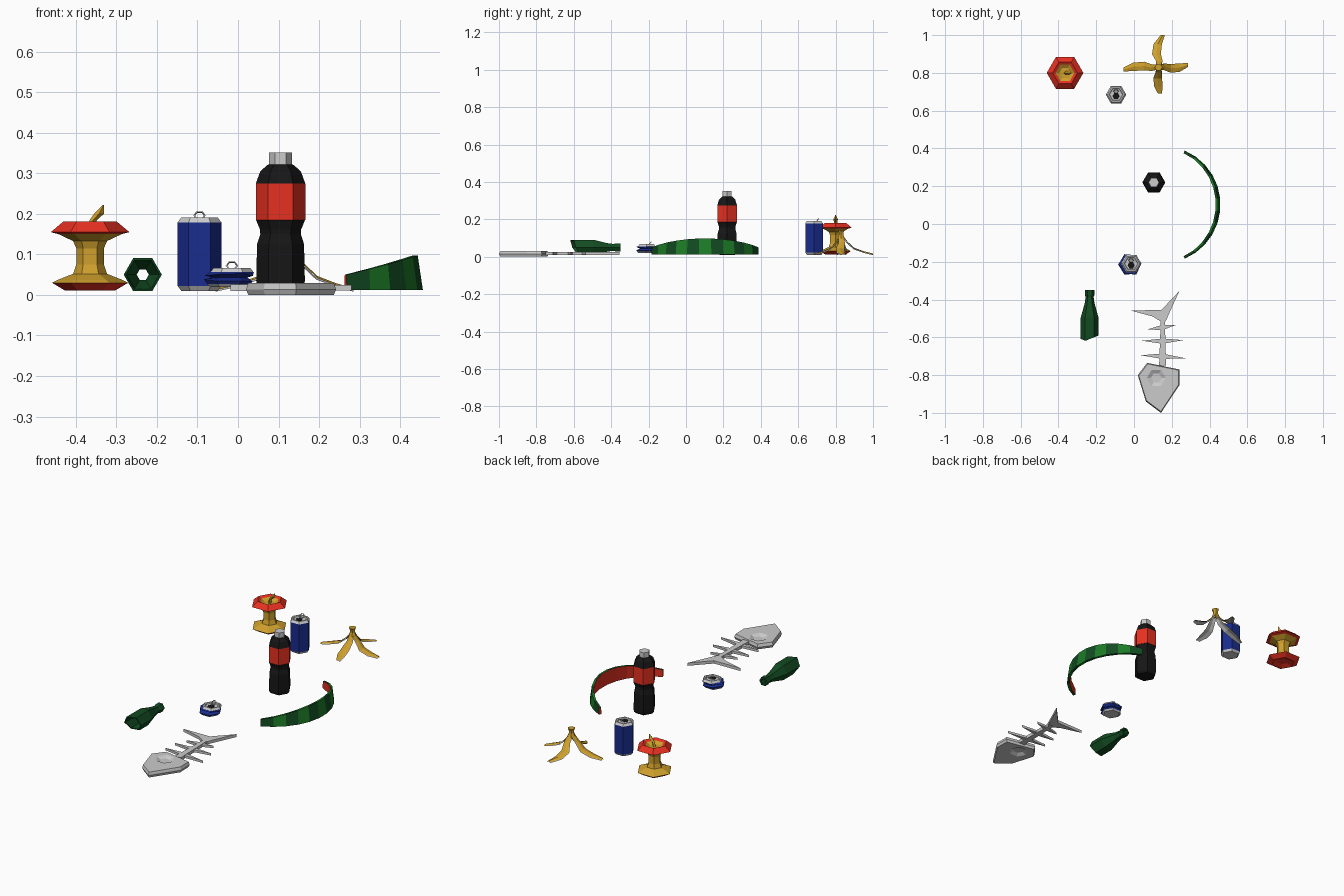
import bpy, bmesh, math, random
from mathutils import Vector

if "Cube" in bpy.data.objects:
    bpy.data.objects.remove(bpy.data.objects["Cube"])

random.seed(4)


def mat(name, rgb):
    m = bpy.data.materials.new(name)
    m.diffuse_color = (*rgb, 1)
    m.use_nodes = True
    m.node_tree.nodes["Principled BSDF"].inputs["Base Color"].default_value = m.diffuse_color
    return m


RED = mat("red", (0.8, 0.03, 0.015))
YELLOW = mat("yellow", (0.62, 0.35, 0.025))
BLUE = mat("blue", (0.01, 0.025, 0.27))
DARK = mat("dark_green", (0.006, 0.07, 0.015))
GREEN = mat("green", (0.012, 0.2, 0.02))
BLACK = mat("black", (0.008, 0.008, 0.008))


def finish(name, bm, mats, loc=(0, 0, 0)):
    bmesh.ops.recalc_face_normals(bm, faces=bm.faces[:])
    me = bpy.data.meshes.new(name)
    bm.to_mesh(me)
    bm.free()
    for m in mats:
        me.materials.append(m)
    ob = bpy.data.objects.new(name, me)
    ob.location = loc
    bpy.context.collection.objects.link(ob)
    return ob


def lathe(name, prof, loc, mats=(), bands=None, n=6, caps=(True, True)):
    """Rings of (radius, z[, dx, dy]); bands gives a material index per segment."""
    bm = bmesh.new()
    rings = []
    for r, z, *off in prof:
        dx, dy = off or (0, 0)
        rings.append([bm.verts.new((dx + r * math.cos(2 * math.pi * k / n),
                                    dy + r * math.sin(2 * math.pi * k / n), z)) for k in range(n)])
    for i, (a, b) in enumerate(zip(rings, rings[1:])):
        for k in range(n):
            f = bm.faces.new((a[k], a[(k + 1) % n], b[(k + 1) % n], b[k]))
            f.material_index = bands[i] if bands else 0
    for use, ring, idx in ((caps[0], rings[0], 0), (caps[1], rings[-1], -1)):
        if use:
            bm.faces.new(ring).material_index = bands[idx] if bands else 0
    return finish(name, bm, mats, loc)


def prism(name, pts, z0, z1, inset=1.0):
    """Flat outline given thickness, with the top slightly inset."""
    bm = bmesh.new()
    c = sum((Vector(p) for p in pts), Vector((0, 0))) / len(pts)
    zm = z0 + (z1 - z0) * 0.45
    layers = []
    for z, s in ((z0, inset), (zm, 1), (z1, inset)):
        layers.append([bm.verts.new((*(c + (Vector(p) - c) * s), z)) for p in pts])
    n = len(pts)
    for a, b in zip(layers, layers[1:]):
        for k in range(n):
            bm.faces.new((a[k], a[(k + 1) % n], b[(k + 1) % n], b[k]))
    bm.faces.new(layers[0])
    bm.faces.new(layers[-1])
    return finish(name, bm, [])


# Apple core with stem
A = (-0.365, 0.80, 0)
lathe("apple_core", [(0.03, 0.022), (0.062, 0.011), (0.094, 0.03), (0.08, 0.037), (0.042, 0.052),
                     (0.034, 0.075), (0.034, 0.115), (0.042, 0.133), (0.078, 0.15), (0.097, 0.155),
                     (0.066, 0.181), (0.05, 0.172), (0.03, 0.16)],
      A, [RED, YELLOW], [0, 0, 1, 1, 1, 1, 1, 1, 0, 0, 0, 1])
lathe("apple_stem", [(0.008, 0.155, 0, 0), (0.009, 0.185, 0.008, 0), (0.012, 0.2, 0.022, 0),
                     (0.002, 0.222, 0.033, 0)], A, [YELLOW], n=4)


# Lid shared by both cans
def can_lid(name, x, y, z):
    lathe(name, [(0.054, 0), (0.045, 0.012), (0.037, 0.012), (0.034, 0.006)], (x, y, z))
    lathe(name + "_opening", [(0.019, 0.0062), (0.019, 0.008)], (x, y - 0.008, z), [BLACK])
    bpy.ops.mesh.primitive_torus_add(major_segments=6, minor_segments=3, major_radius=0.013,
                                     minor_radius=0.0025, location=(x, y + 0.018, z + 0.017),
                                     rotation=(math.radians(50), 0, 0))
    bpy.context.object.name = name + "_tab"


# Standing can
lathe("can_base", [(0.04, 0.01), (0.045, 0.01), (0.054, 0.022)], (-0.095, 0.685, 0))
lathe("can_body", [(0.054, 0.022), (0.054, 0.179)], (-0.095, 0.685, 0), [BLUE])
can_lid("can_lid", -0.095, 0.685, 0.179)

# Crushed can with crumpled walls
C = (-0.015, -0.21, 0)
lathe("crushed_can_base", [(0.045, 0.019, -0.008, -0.005), (0.053, 0.027, -0.008, -0.005)], C)
crushed = lathe("crushed_can_body", [(0.053, 0.027, -0.008, -0.005), (0.058, 0.036, -0.005, -0.003),
                                     (0.042, 0.043, -0.004, 0), (0.058, 0.05, -0.004, -0.004),
                                     (0.054, 0.056, 0, 0)], C, [BLUE])
for i in list(range(6, 12)) + list(range(18, 24)):
    v = crushed.data.vertices[i].co
    s = random.uniform(0.92, 1.12)
    v.x, v.y, v.z = v.x * s, v.y * s, v.z + random.uniform(-0.004, 0.004)
can_lid("crushed_can_lid", C[0], C[1], 0.055)

# Soda bottle, label and cap
B = (0.105, 0.22, 0)
lathe("soda_bottle", [(0.048, 0.01), (0.058, 0.02), (0.06, 0.035), (0.058, 0.125), (0.05, 0.15),
                      (0.051, 0.162), (0.06, 0.184), (0.061, 0.185), (0.061, 0.275),
                      (0.05, 0.305), (0.032, 0.321), (0.022, 0.323)],
      B, [BLACK, RED], [0] * 7 + [1] + [0] * 3)
lathe("bottle_cap", [(0.028, 0.322), (0.028, 0.351)], B)

# Broken green bottle lying along y
broken = lathe("broken_bottle", [(0.047, 0), (0.047, 0.105), (0.026, 0.18), (0.021, 0.215), (0.025, 0.222),
                                 (0.025, 0.25), (0.015, 0.25), (0.015, 0.18), (0.038, 0.1), (0.041, 0)],
               (-0.235, -0.60, 0.05), [DARK], caps=(False, False))
jag = (0.01, 0.03, 0.02, -0.008, -0.018, 0.0)
me = broken.data
for k in range(6):
    me.vertices[k].co.z += jag[k]
    me.vertices[54 + k].co.z += jag[k]
bm = bmesh.new()
bm.from_mesh(me)
bm.verts.ensure_lookup_table()
for k in range(6):
    j = (k + 1) % 6
    bm.faces.new([bm.verts[i] for i in (k, j, 54 + j, 54 + k)])
bmesh.ops.recalc_face_normals(bm, faces=bm.faces[:])
bm.to_mesh(me)
bm.free()
broken.rotation_euler = (-math.pi / 2, 0, 0)

# Melon rind: striped outside, red inside
bm = bmesh.new()
rows, N = [], 11
for i in range(N + 1):
    t = i / N * 2 - 1
    a = math.radians(67 * t)
    top = 0.05 + 0.048 * math.cos(t * math.pi / 2)
    lean = 0.012 * math.cos(t * math.pi / 2)
    rows.append([bm.verts.new((0.147 + r * math.cos(a), 0.1025 + r * math.sin(a), z))
                 for r, z in ((0.311, 0.012), (0.310 - lean, top), (0.298 - lean, top), (0.296, 0.012))])
for i, (a, b) in enumerate(zip(rows, rows[1:])):
    for k in range(4):
        f = bm.faces.new((a[k], a[(k + 1) % 4], b[(k + 1) % 4], b[k]))
        f.material_index = 2 if k == 2 else i % 2
for end in (rows[0], rows[-1]):
    bm.faces.new(end).material_index = 2
finish("melon_rind", bm, [DARK, GREEN, RED])

# Banana peel: four drooping strips, yellow outside and grey inside
P = Vector((0.13, 0.83, 0))
strips = ((0, 0.155, 0.012), (90, 0.17, -0.022), (180, 0.185, 0.012), (270, 0.14, 0.008))
path = ((0.06, 0.108, 0.013, 0), (0.2, 0.075, 0.017, 0.2), (0.42, 0.042, 0.023, -0.5),
        (0.72, 0.024, 0.022, -0.2), (1.0, 0.012, 0.011, 1))
for name, drop, mats in (("banana_peel", 0, [YELLOW]), ("banana_peel_inside", 0.004, [])):
    bm = bmesh.new()
    for deg, length, bend in strips:
        a = math.radians(deg)
        d, s = Vector((math.cos(a), math.sin(a), 0)), Vector((-math.sin(a), math.cos(a), 0))
        prev = None
        for t, z, w, c in path:
            row = [bm.verts.new(P + d * (t * length - drop * (1 - t)) + s * (bend * c + w * u)
                                + Vector((0, 0, z - drop + 0.005 * (u == 0)))) for u in (-1, 0, 1)]
            if prev:
                for k in (0, 1):
                    bm.faces.new((prev[k], row[k], row[k + 1], prev[k + 1]))
            prev = row
    finish(name, bm, mats)
lathe("banana_stem", [(0.022, 0.098), (0.014, 0.118), (0.015, 0.132), (0.02, 0.143)], P, [YELLOW])

# Fish skeleton: head with eye sockets on both sides
head = prism("fish_head", [(0.07, -0.735), (0.24, -0.77), (0.242, -0.85), (0.143, -1.0),
                           (0.063, -0.94), (0.02, -0.80)], 0.0, 0.03, 0.95)
for name, prof in (("eye_cutter_top", [(0.028, 0.019), (0.054, 0.032)]),
                   ("eye_cutter_bottom", [(0.054, -0.002), (0.028, 0.011)])):
    cutter = lathe(name, prof, (0.118, -0.815, 0))
    cutter.hide_render = True
    cutter.hide_set(True)
    mod = head.modifiers.new(name, "BOOLEAN")
    mod.operation, mod.object, mod.solver = "DIFFERENCE", cutter, "EXACT"

# Spine, ribs and tail
prism("fish_spine", [(0.133, -0.75), (0.17, -0.75), (0.163, -0.5), (0.142, -0.5)], 0.008, 0.026)
for i, (y, xl, yl, xr, yr) in enumerate(((-0.70, 0.035, -0.695, 0.28, -0.712),
                                         (-0.62, 0.042, -0.618, 0.262, -0.615),
                                         (-0.548, 0.072, -0.558, 0.222, -0.535))):
    prism(f"fish_rib_{i + 1}", [(xl, yl), (0.15, y - 0.014), (xr, yr), (0.15, y + 0.014)], 0.011, 0.024)
prism("fish_tail", [(0.14, -0.515), (0.168, -0.515), (0.19, -0.465), (0.24, -0.355),
                    (0.145, -0.455), (-0.018, -0.458), (0.1, -0.49)], 0.01, 0.026)
